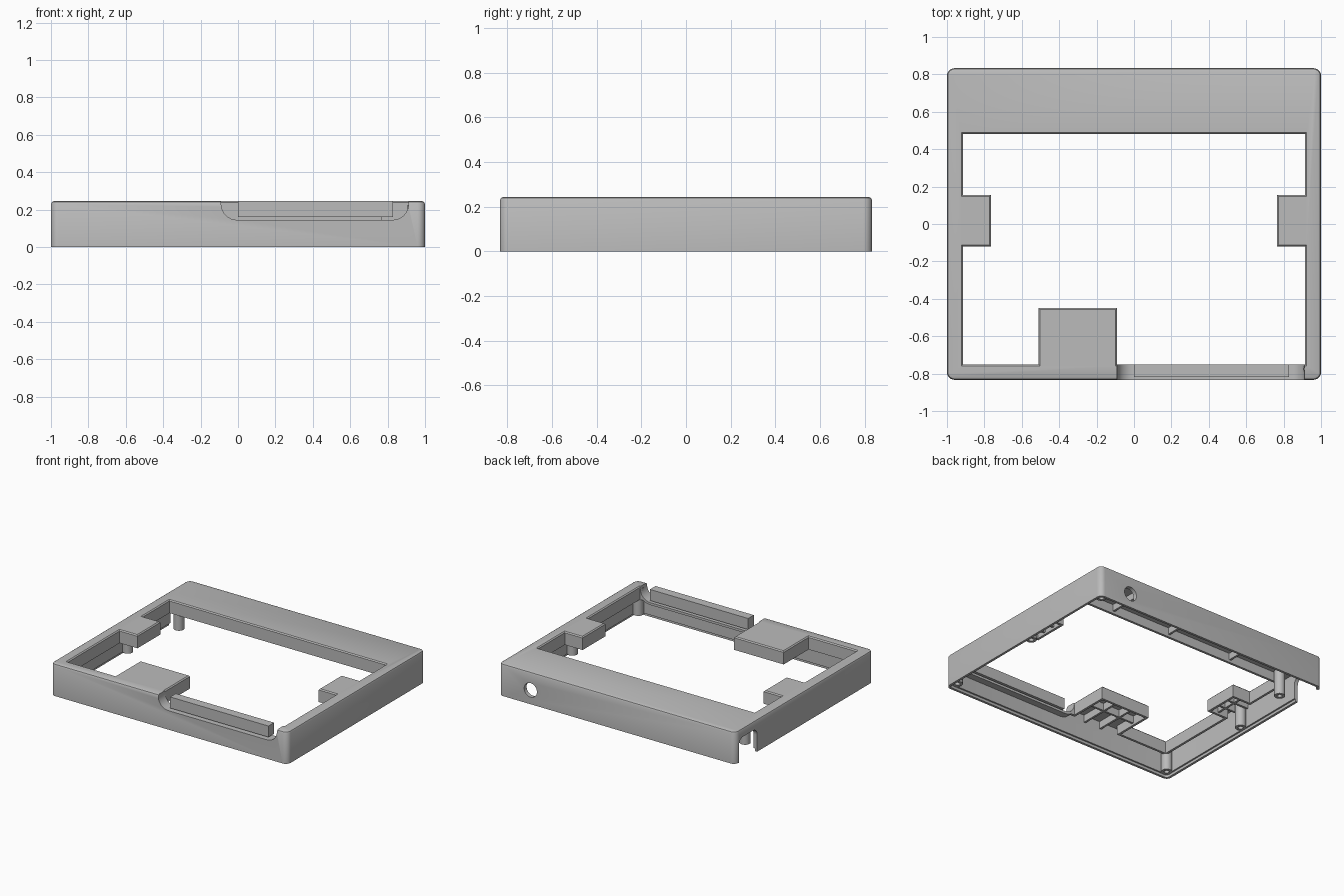
import bpy, bmesh, math

old = bpy.data.objects.get("Cube")
if old:
    bpy.data.objects.remove(old, do_unlink=True)

grey = bpy.data.materials.new("matte grey")
grey.use_nodes = True
COLOUR = (0.5, 0.5, 0.5, 1)
grey.diffuse_color = COLOUR
grey.node_tree.nodes["Principled BSDF"].inputs["Base Color"].default_value = COLOUR

TOP = 0.245      # height of the deck
LIP = 0.145      # underside of the rim around the opening
DECK = 0.215     # underside of the deck


def loft(name, rings):
    """Closed solid through rings of equal point count."""
    bm = bmesh.new()
    loops = [[bm.verts.new(p) for p in ring] for ring in rings]
    n = len(loops[0])
    for a, b in zip(loops, loops[1:]):
        for i in range(n):
            j = (i + 1) % n
            bm.faces.new((a[i], a[j], b[j], b[i]))
    bm.faces.new(loops[0][::-1])
    bm.faces.new(loops[-1])
    bmesh.ops.recalc_face_normals(bm, faces=bm.faces)
    mesh = bpy.data.meshes.new(name)
    bm.to_mesh(mesh)
    bm.free()
    mesh.materials.append(grey)
    obj = bpy.data.objects.new(name, mesh)
    bpy.context.collection.objects.link(obj)
    return obj


def at_z(points, z):
    return [(x, y, z) for x, y in points]


def rounded(x0, x1, y0, y1, r, steps=6):
    """Rounded rectangle outline."""
    pts = []
    corners = ((x1 - r, y1 - r), (x0 + r, y1 - r), (x0 + r, y0 + r), (x1 - r, y0 + r))
    for k, (cx, cy) in enumerate(corners):
        for i in range(steps + 1):
            a = math.pi / 2 * (k + i / steps)
            pts.append((cx + r * math.cos(a), cy + r * math.sin(a)))
    return pts


def outline(d, r=0.04):
    return rounded(-1 + d, 1 - d, -0.833 + d, 0.833 - d, max(r - d, 0.01))


def opening(d):
    """Opening with its tabs, grown outwards by d."""
    side = [(0.915 + d, 0.48 + d), (0.915 + d, 0.155 - d), (0.765 + d, 0.155 - d),
            (0.765 + d, -0.12 + d), (0.915 + d, -0.12 + d), (0.915 + d, -0.75 - d)]
    tab = [(-0.09 - d, -0.75 - d), (-0.09 - d, -0.45 - d),
           (-0.51 + d, -0.45 - d), (-0.51 + d, -0.75 - d)]
    return side + tab + [(-x, y) for x, y in reversed(side)]


def box(name, x0, x1, y0, y1, z0, z1):
    pts = [(x0, y0), (x1, y0), (x1, y1), (x0, y1)]
    return loft(name, [at_z(pts, z0), at_z(pts, z1)])


def cylinder_points(cx, cy, r, n=24):
    return [(cx + r * math.cos(math.tau * i / n), cy + r * math.sin(math.tau * i / n))
            for i in range(n)]


def combine(obj, tool, operation="DIFFERENCE"):
    mod = obj.modifiers.new("cut", "BOOLEAN")
    mod.operation = operation
    mod.solver = "EXACT"
    mod.object = tool
    bpy.context.view_layer.update()
    result = bpy.data.meshes.new_from_object(
        obj.evaluated_get(bpy.context.evaluated_depsgraph_get()))
    obj.modifiers.clear()
    obj.data = result
    bpy.data.objects.remove(tool, do_unlink=True)


# Outer shell with softened top edge
frame = loft("frame", [at_z(outline(0), 0), at_z(outline(0), TOP - 0.015),
                       at_z(outline(0.005), TOP - 0.005), at_z(outline(0.015), TOP)])

# Opening with a small chamfer
combine(frame, loft("opening_cutter", [
    at_z(opening(0), -0.1), at_z(opening(0), TOP - 0.008),
    at_z(opening(0.008), TOP), at_z(opening(0.008), TOP + 0.1)]))

# Open underside with a stepped bottom edge
combine(frame, loft("underside_cutter", [
    at_z(outline(0.018), -0.1), at_z(outline(0.018), 0.02),
    at_z(outline(0.03), 0.02), at_z(outline(0.03), LIP)]))

# Hollow between outer wall and opening rim
hollow = loft("hollow_cutter", [at_z(outline(0.03), LIP - 0.02), at_z(outline(0.03), DECK)])
combine(hollow, loft("rim_keeper", [at_z(opening(0.018), 0), at_z(opening(0.018), 0.4)]))
combine(frame, hollow)


# Front channel: lined trough, then the round-cornered notch
def channel(name, d, y0, y1, z1):
    pts = rounded(-0.09 - d, 0.912 + d, LIP - d, 0.5, 0.085 + d, 8)
    pts = [(x, min(z, z1)) for x, z in pts]
    keep = [p for i, p in enumerate(pts) if p != pts[i - 1]]
    corners = [p for p in keep if p[1] < z1]
    corners += [(0.912 + d, z1), (-0.09 - d, z1)]
    return loft(name, [[(x, y, z) for x, z in corners] for y in (y0, y1)])


combine(frame, channel("trough", 0.018, -0.815, -0.75, DECK + 0.01), "UNION")
combine(frame, channel("notch_cutter", 0, -0.9, -0.74, 0.4))

# Round port through the back
combine(frame, loft("port_cutter", [
    [(x, y, z) for x, z in cylinder_points(0.73, 0.108, 0.054, 32)] for y in (0.75, 0.9)]))

# Cable slot in the right wall near the back
combine(frame, loft("slot_cutter", [
    [(x, y, z) for y, z in rounded(0.57, 0.79, -0.2, 0.18, 0.05)] for x in (-1.1, -0.95)]))

# Bar resting in the front channel
box("channel_bar", 0, 0.83, -0.818, -0.75, 0.16, TOP)

# Screw posts at corners and beside the side tabs
for side, sx in (("left", 1), ("right", -1)):
    for place, y in (("front", -0.775), ("middle", 0.02), ("back", 0.775)):
        x = sx * 0.945
        if (side, place) == ("right", "back"):
            x, y = -0.87, 0.53
        post = loft(f"{side}_{place}_post", [at_z(cylinder_points(x, y, 0.038), 0.02),
                                            at_z(cylinder_points(x, y, 0.038), DECK + 0.01)])
        combine(post, loft("bore", [at_z(cylinder_points(x, y, 0.018, 16), -0.1),
                                    at_z(cylinder_points(x, y, 0.018, 16), 0.15)]))

    # Stiffening ribs under the side tabs
    xa, xb = sorted((sx * 0.775, sx * 0.975))
    for i, y in enumerate((-0.03, 0.065)):
        box(f"{side}_tab_rib_{i}", xa, xb, y - 0.008, y + 0.008, 0.16, DECK + 0.01)
    box(f"{side}_tab_cross_rib", sx * 0.85 - 0.008, sx * 0.85 + 0.008,
        -0.11, 0.145, 0.16, DECK + 0.01)

# Ribs under the front tab and the back deck
for i, x in enumerate((-0.37, -0.23)):
    box(f"front_tab_rib_{i}", x - 0.008, x + 0.008, -0.81, -0.46, 0.16, DECK + 0.01)
box("front_tab_cross_rib", -0.5, -0.1, -0.608, -0.592, 0.16, DECK + 0.01)
for i, x in enumerate((-0.45, 0.1, 0.6)):
    box(f"back_rib_{i}", x - 0.008, x + 0.008, 0.49, 0.81, 0.165, DECK + 0.01)

# Smooth the rounded corners, keep edges crisp
for obj in bpy.context.view_layer.objects:
    obj.select_set(obj.type == "MESH" and grey.name in obj.data.materials)
bpy.context.view_layer.objects.active = frame
bpy.ops.object.shade_smooth_by_angle(angle=math.radians(30))
